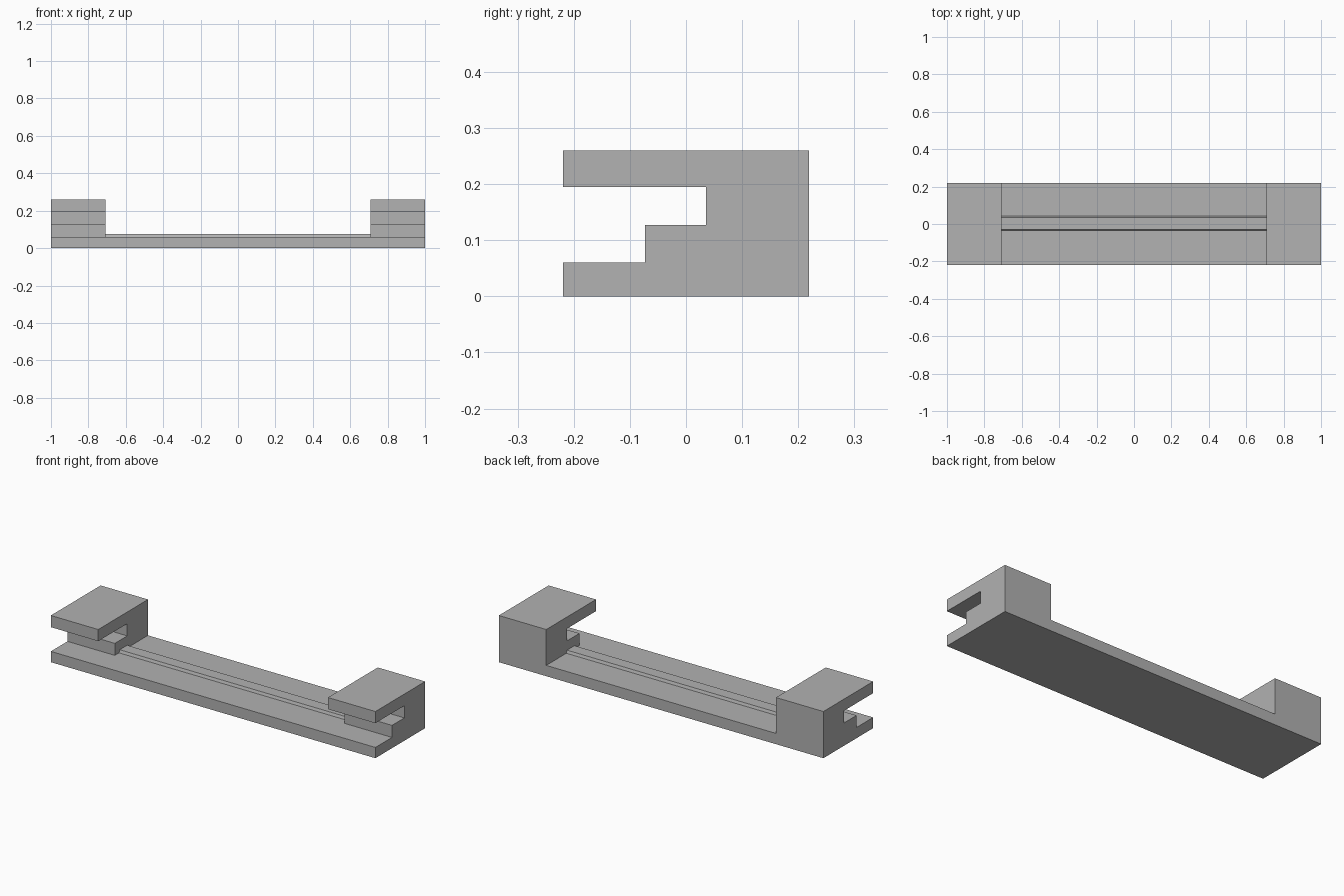
import bpy
import bmesh

if "Cube" in bpy.data.objects:
    bpy.data.objects.remove(bpy.data.objects["Cube"], do_unlink=True)

grey = bpy.data.materials.new("mid grey")
grey.use_nodes = True
grey.diffuse_color = (0.445, 0.445, 0.445, 1)
grey.node_tree.nodes["Principled BSDF"].inputs["Base Color"].default_value = grey.diffuse_color

HALF_LENGTH, HALF_DEPTH = 1.0, 0.219
BLOCK_INNER = 0.708
BASE_TOP, RIDGE_TOP, STEP_TOP, SLOT_TOP, TOP = 0.06, 0.075, 0.127, 0.195, 0.26


def extrude_profile(name, profile, x0, x1):
    """Sweep a closed (y, z) outline along x."""
    bm = bmesh.new()
    face = bm.faces.new([bm.verts.new((x0, y, z)) for y, z in profile])
    swept = bmesh.ops.extrude_face_region(bm, geom=[face])["geom"]
    verts = [v for v in swept if isinstance(v, bmesh.types.BMVert)]
    bmesh.ops.translate(bm, verts=verts, vec=(x1 - x0, 0, 0))
    bmesh.ops.recalc_face_normals(bm, faces=bm.faces)
    mesh = bpy.data.meshes.new(name)
    bm.to_mesh(mesh)
    bm.free()
    mesh.materials.append(grey)
    obj = bpy.data.objects.new(name, mesh)
    bpy.context.collection.objects.link(obj)
    return obj


# Base slab between the end blocks
slab = [(-HALF_DEPTH, 0), (HALF_DEPTH, 0), (HALF_DEPTH, BASE_TOP), (-HALF_DEPTH, BASE_TOP)]
extrude_profile("base_slab", slab, -BLOCK_INNER, BLOCK_INNER)

# Low raised strip along the slab, with slightly sloping sides
strip = [(-0.036, BASE_TOP), (0.042, BASE_TOP), (0.036, RIDGE_TOP), (-0.03, RIDGE_TOP)]
extrude_profile("raised_strip", strip, -BLOCK_INNER, BLOCK_INNER)

# End blocks with a stepped slot open to the front
block = [
    (-HALF_DEPTH, 0), (HALF_DEPTH, 0), (HALF_DEPTH, TOP), (-HALF_DEPTH, TOP),
    (-HALF_DEPTH, SLOT_TOP), (0.036, SLOT_TOP), (0.036, STEP_TOP),
    (-0.073, STEP_TOP), (-0.073, BASE_TOP), (-HALF_DEPTH, BASE_TOP),
]
for side, x0, x1 in (("right", -HALF_LENGTH, -BLOCK_INNER), ("left", BLOCK_INNER, HALF_LENGTH)):
    extrude_profile(side + "_end_block", block, x0, x1)
